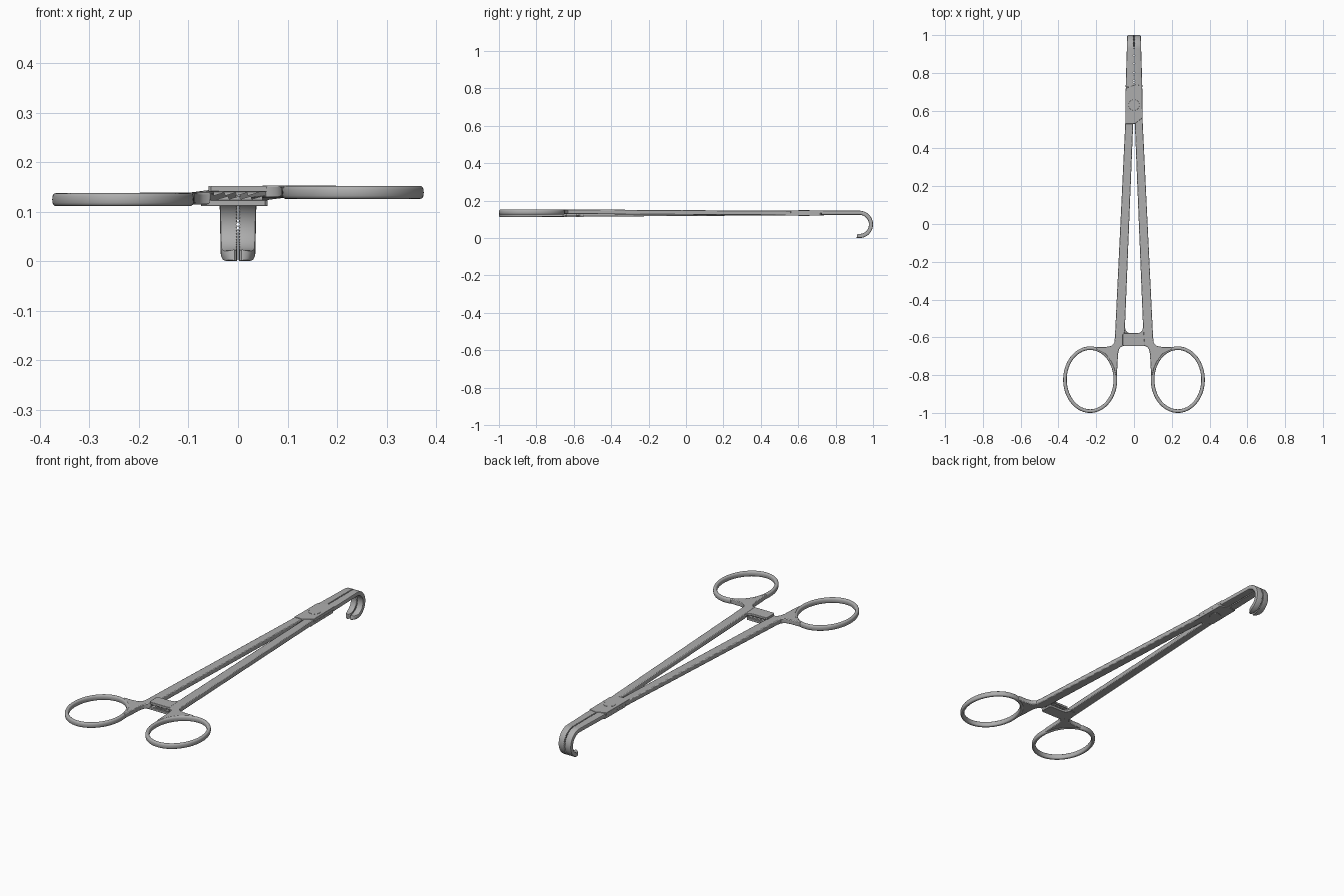
import bpy, bmesh, math

if "Cube" in bpy.data.objects:
    bpy.data.objects.remove(bpy.data.objects["Cube"])

steel = bpy.data.materials.new("brushed_steel")
steel.diffuse_color = (0.42, 0.42, 0.42, 1)
steel.use_nodes = True
steel.node_tree.nodes["Principled BSDF"].inputs["Base Color"].default_value = steel.diffuse_color
MID = 0.1335      # height of the centre plane at the pivot
DROP = 0.0072     # how far each handle leaves that plane


def make(name, bm, bevel=0):
    bmesh.ops.recalc_face_normals(bm, faces=bm.faces)
    me = bpy.data.meshes.new(name)
    bm.to_mesh(me)
    bm.free()
    ob = bpy.data.objects.new(name, me)
    bpy.context.collection.objects.link(ob)
    me.materials.append(steel)
    if bevel:
        m = ob.modifiers.new("bevel", 'BEVEL')
        m.width, m.segments, m.limit_method = bevel, 2, 'ANGLE'
        m.angle_limit = math.radians(50)
    bpy.ops.object.select_all(action='DESELECT')
    ob.select_set(True)
    bpy.context.view_layer.objects.active = ob
    bpy.ops.object.shade_smooth_by_angle(angle=math.radians(35))
    return ob


def prism(name, lower, upper, bevel=0):
    """Solid between two matching outlines."""
    bm = bmesh.new()
    a = [bm.verts.new(p) for p in lower]
    b = [bm.verts.new(p) for p in upper]
    n = len(a)
    bm.faces.new(a[::-1])
    bm.faces.new(b)
    for i in range(n):
        bm.faces.new((a[i], a[(i + 1) % n], b[(i + 1) % n], b[i]))
    return make(name, bm, bevel)


def plate(name, pts, z0, z1, s=1, bevel=0):
    return prism(name, [(s * x, y, z0) for x, y in pts],
                 [(s * x, y, z1) for x, y in pts], bevel)


def loft(name, rings, closed):
    """Skin a list of equal cross-sections."""
    bm = bmesh.new()
    vs = [[bm.verts.new(p) for p in r] for r in rings]
    n = len(vs[0])
    for i in range(len(vs) if closed else len(vs) - 1):
        p, q = vs[i], vs[(i + 1) % len(vs)]
        for j in range(n):
            k = (j + 1) % n
            bm.faces.new((p[j], p[k], q[k], q[j]))
    if not closed:
        bm.faces.new(vs[0])
        bm.faces.new(vs[-1])
    return make(name, bm)


# Shank outline running down into the flare that joins the finger ring
SHANK = [(0.045, 0.56), (0.101, -0.60), (0.105, -0.63), (0.12, -0.645),
         (0.15, -0.651), (0.20, -0.651), (0.20, -0.664), (0.15, -0.69),
         (0.12, -0.731), (0.105, -0.767), (0.098, -0.80), (0.091, -0.80),
         (0.087, -0.74), (0.085, -0.69), (0.08, -0.665), (0.07, -0.651),
         (0.055, -0.645), (0.05, -0.58), (0.048, -0.55), (0.004, 0.54)]


def shank_z(s, y):
    return MID + s * DROP * min(1, max(0, (0.5 - y) / 1.1))


def finger_ring(name, s):
    rings = []
    for i in range(72):
        a = math.tau * i / 72
        sec = []
        for j in range(16):
            b = math.tau * j / 16
            cb, sb = math.cos(b), math.sin(b)
            r = 0.0095 * math.copysign(abs(cb) ** 0.7, cb)
            z = 0.0132 * math.copysign(abs(sb) ** 0.7, sb)
            sec.append((s * (0.232 + (0.1335 + r) * math.cos(a)),
                        -0.824 + (0.1665 + r) * math.sin(a),
                        MID - 0.002 + s * DROP + z))
        rings.append(sec)
    loft(name, rings, True)


def jaw(name, s):
    """Toothed half of the hooked tip, swept along a straight and an arc."""
    path = [(0.725 + 0.202 * i / 36, MID + 0.0015, 0.0) for i in range(36)]
    R, cy, cz, sweep = 0.062, 0.927, 0.073, math.radians(192)
    for i in range(53):
        a = sweep * i / 52
        path.append((cy + R * math.sin(a), cz + R * math.cos(a), a))
    rings = []
    for i, (y, z, a) in enumerate(path):
        xo = 0.044 - 0.006 * min(1, (i / 36)) - 0.004 * a / sweep
        u = max(0, (a / sweep - 0.76) / 0.24)       # rounded tip
        xo = 0.011 + (xo - 0.011) * math.sqrt(max(0, 1 - u * u))
        xi = (0.0008 if i % 2 else 0.0042) + 0.003 * u * u
        t, c = 0.011, min(0.005, (xo - xi) * 0.4)
        sec = [(xi, -t), (xo - c, -t), (xo - 0.3 * c, -t + 0.3 * c), (xo, -t + c),
               (xo, t - c), (xo - 0.3 * c, t - 0.3 * c), (xo - c, t), (xi, t)]
        rings.append([(s * x, y + n * math.sin(a), z + n * math.cos(a))
                      for x, n in sec])
    loft(name, rings, False)


for side, s in (("left", -1), ("right", 1)):
    low = [(s * x, y, shank_z(s, y) - 0.0122) for x, y in SHANK]
    top = [(s * x, y, shank_z(s, y) + 0.0122) for x, y in SHANK]
    prism(side + "_shank", low, top, 0.004)
    finger_ring(side + "_finger_ring", s)
    jaw(side + "_jaw", s)

# Crossing lock plates at the pivot
LOCK = [(-0.046, 0.53), (-0.004, 0.53), (0.006, 0.532), (0.045, 0.562),
        (0.0435, 0.732), (0.003, 0.738), (-0.006, 0.733), (-0.0445, 0.718)]
plate("upper_lock_plate", LOCK, MID - 0.0005, 0.1485, 1, 0.0015)
plate("lower_lock_plate", LOCK, 0.1195, MID + 0.0005, -1, 0.0015)

# Pivot screw
disc = [(0.029 * math.cos(math.tau * i / 32), 0.63 + 0.029 * math.sin(math.tau * i / 32))
        for i in range(32)]
plate("pivot_screw", disc, 0.118, 0.15, 1, 0.001)

# Ratchet arms, filleted into their own shank
ARM = [(0.075, -0.646), (-0.054, -0.646), (-0.060, -0.640), (-0.060, -0.586),
       (-0.054, -0.578), (0.020, -0.578), (0.034, -0.574), (0.043, -0.565),
       (0.048, -0.548), (0.075, -0.548)]
plate("upper_ratchet_arm", ARM, 0.140, 0.1515, 1, 0.0015)
plate("lower_ratchet_arm", ARM, 0.1115, 0.1235, -1, 0.0015)

# Interlocking saw teeth between the arms
for name, s, root, tip in (("upper_ratchet_teeth", 1, 0.1405, 0.132),
                           ("lower_ratchet_teeth", -1, 0.123, 0.1315)):
    prof = [(-0.05, root)]
    for i in range(4):
        x = -0.05 + 0.023 * i
        prof += [(x + 0.001, tip), (x + 0.022, root + (tip - root) * 0.25)]
    prof.append((0.045, root))
    prism(name, [(s * x, -0.642, z) for x, z in prof],
          [(s * x, -0.584, z) for x, z in prof])
